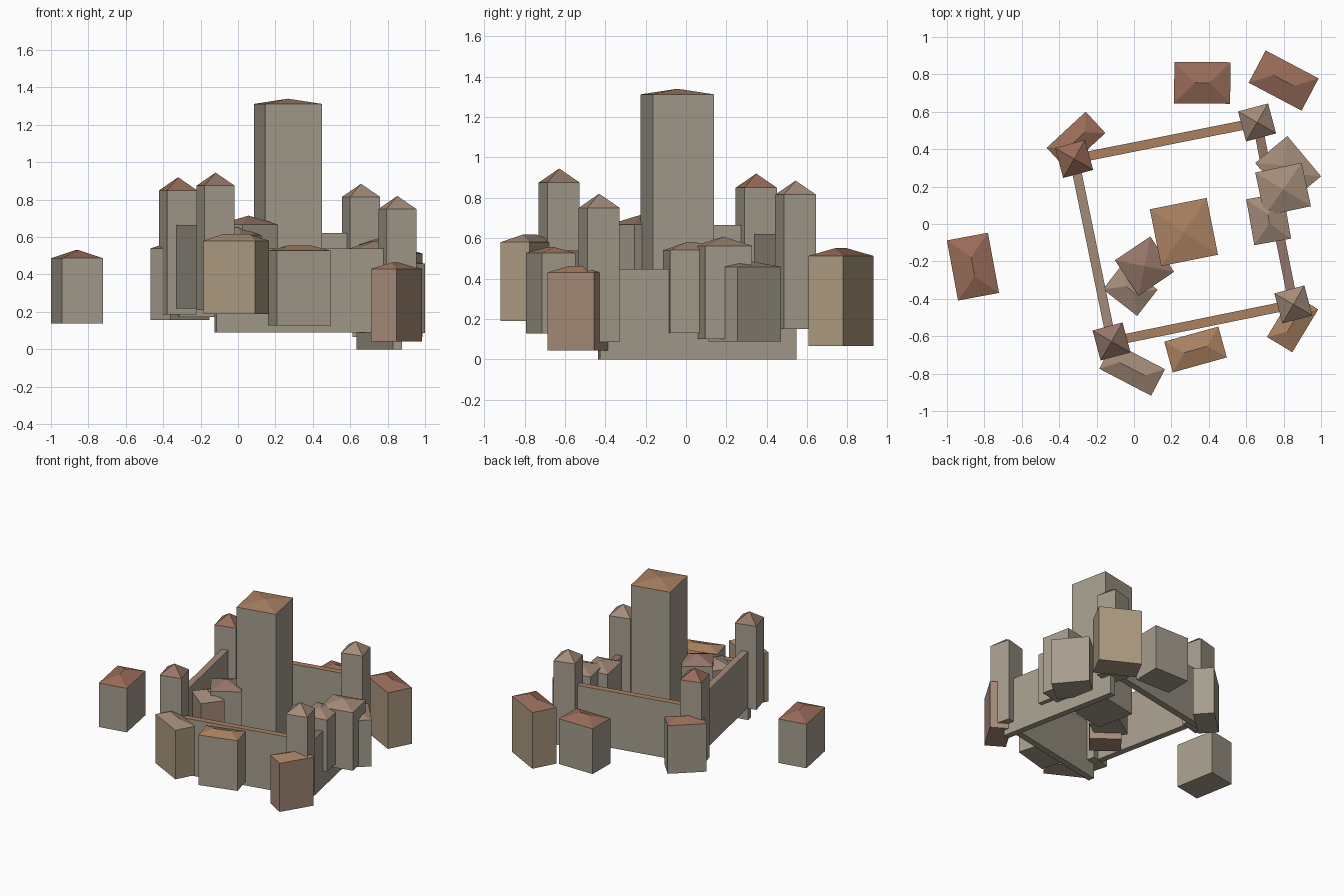
import bpy
import math
from mathutils import Vector, Matrix

if "Cube" in bpy.data.objects:
    bpy.data.objects.remove(bpy.data.objects["Cube"])


def make_mat(name, rgb):
    m = bpy.data.materials.new(name)
    m.diffuse_color = (*rgb, 1)
    m.use_nodes = True
    m.node_tree.nodes["Principled BSDF"].inputs["Base Color"].default_value = m.diffuse_color
    return m


MATS = {
    "stone": make_mat("stone", (0.38, 0.34, 0.27)),
    "tan": make_mat("tan_plaster", (0.42, 0.33, 0.22)),
    "pink": make_mat("pink_plaster", (0.38, 0.26, 0.19)),
    "red": make_mat("red_roof", (0.32, 0.15, 0.10)),
    "orange": make_mat("orange_roof", (0.40, 0.22, 0.12)),
    "pale": make_mat("pale_roof", (0.37, 0.26, 0.19)),
    "mauve": make_mat("mauve_roof", (0.30, 0.18, 0.14)),
}


def add_mesh(name, verts, faces, mats, roof_faces, matrix):
    mesh = bpy.data.meshes.new(name)
    mesh.from_pydata(verts, [], faces)
    for m in mats:
        mesh.materials.append(MATS[m])
    for i in roof_faces:
        mesh.polygons[i].material_index = 1
    ob = bpy.data.objects.new(name, mesh)
    ob.matrix_world = matrix
    bpy.context.collection.objects.link(ob)
    return ob


BOX = [(3, 2, 1, 0), (0, 1, 5, 4), (1, 2, 6, 5), (2, 3, 7, 6), (3, 0, 4, 7)]


def box_verts(w, d, z0, z1):
    base = [(-w / 2, -d / 2), (w / 2, -d / 2), (w / 2, d / 2), (-w / 2, d / 2)]
    return [(x, y, z) for z in (z0, z1) for x, y in base]


def building(name, x, y, w, d, deg, z0, eave, apex, body, roof):
    """Box with a hipped roof; a square plan gives a pyramid."""
    if d > w:  # keep the ridge along local x
        w, d, deg = d, w, deg + 90
    verts = box_verts(w, d, z0, eave)
    ridge = (w - d) / 2
    faces = list(BOX)
    if ridge < 0.01:
        verts.append((0, 0, apex))
        faces += [(4, 5, 8), (5, 6, 8), (6, 7, 8), (7, 4, 8)]
    else:
        verts += [(-ridge, 0, apex), (ridge, 0, apex)]
        faces += [(4, 5, 9, 8), (5, 6, 9), (6, 7, 8, 9), (7, 4, 8)]
    mat = Matrix.Translation((x, y, 0)) @ Matrix.Rotation(math.radians(deg), 4, 'Z')
    add_mesh(name, verts, faces, (body, roof), range(5, 9), mat)


def wall(name, a, b, z0, roof):
    """Thin curtain wall between two tower centres, with a coloured top."""
    a, b = Vector(a), Vector(b)
    run = b - a
    mid = (a + b) / 2
    mat = (Matrix.Translation((mid.x, mid.y, 0))
           @ Matrix.Rotation(math.atan2(run.y, run.x), 4, 'Z'))
    add_mesh(name, box_verts(run.length, 0.05, z0, z0 + 0.448),
             BOX + [(4, 5, 6, 7)], ("stone", roof), [5], mat)


# Keep
building("keep", 0.267, -0.043, 0.31, 0.31, 11.3, 0.25, 1.312, 1.34, "stone", "orange")

# Corner towers: position, base height, roof
TOWERS = {
    "back_left": ((-0.32, 0.348), 0.185, "red"),
    "back_right": ((0.658, 0.543), 0.15, "pale"),
    "front_right": ((0.852, -0.43), 0.085, "pale"),
    "front_left": ((-0.12, -0.628), 0.21, "mauve"),
}
for key, ((x, y), z0, roof) in TOWERS.items():
    building("tower_" + key, x, y, 0.166, 0.166, 15, z0, z0 + 0.665, z0 + 0.735,
             "stone", roof)

# Curtain walls
for name, a, b, z0, roof in (
    ("wall_front", "front_left", "front_right", 0.09, "orange"),
    ("wall_right", "front_right", "back_right", 0.0, "mauve"),
    ("wall_back", "back_right", "back_left", 0.173, "orange"),
    ("wall_left", "back_left", "front_left", 0.217, "pale"),
):
    wall(name, TOWERS[a][0], TOWERS[b][0], z0, roof)

# Houses: x, y, width, depth, angle, base, eave, apex, body, roof
HOUSES = {
    "house_far_left": (-0.861, -0.228, 0.223, 0.327, 10.5, 0.137, 0.487, 0.53, "stone", "red"),
    "house_back": (0.365, 0.755, 0.30, 0.222, -0.5, 0.13, 0.49, 0.53, "stone", "red"),
    "house_back_right": (0.80, 0.767, 0.32, 0.195, -27.8, 0.065, 0.512, 0.55, "tan", "red"),
    "house_back_left": (-0.31, 0.447, 0.284, 0.155, 42.7, 0.157, 0.54, 0.575, "stone", "red"),
    "house_front_left": (-0.01, -0.775, 0.313, 0.16, -27.5, 0.19, 0.58, 0.617, "tan", "pale"),
    "house_front": (0.329, -0.671, 0.30, 0.171, 15.5, 0.128, 0.527, 0.555, "stone", "orange"),
    "house_front_right": (0.848, -0.53, 0.268, 0.158, 58.8, 0.043, 0.43, 0.463, "pink", "orange"),
    "house_yard_low": (-0.02, -0.35, 0.232, 0.178, -38, 0.22, 0.61, 0.65, "pink", "pale"),
    "house_yard_high": (0.056, -0.225, 0.228, 0.228, 34, 0.27, 0.667, 0.715, "stone", "mauve"),
    "house_wall_outer": (0.824, 0.291, 0.224, 0.281, 40, 0.087, 0.458, 0.487, "stone", "pale"),
    "house_wall_middle": (0.797, 0.185, 0.254, 0.238, 12, 0.10, 0.562, 0.607, "stone", "pale"),
    "house_wall_inner": (0.72, 0.027, 0.20, 0.249, 10, 0.13, 0.54, 0.58, "stone", "pale"),
}
for name, args in HOUSES.items():
    building(name, *args)
